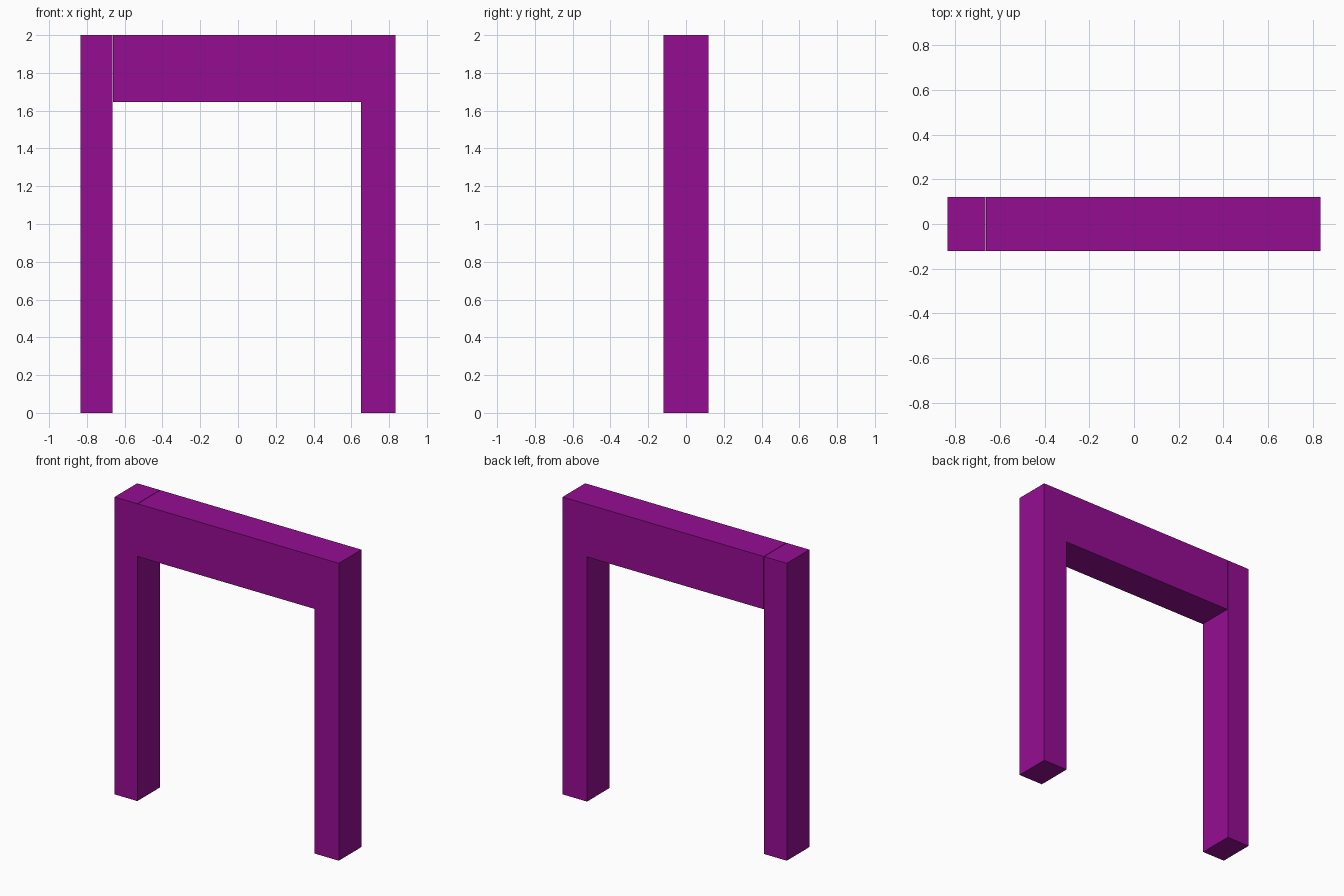
import bpy, bmesh

if "Cube" in bpy.data.objects:
    bpy.data.objects.remove(bpy.data.objects["Cube"])

HALF_W, HALF_D, TOP = 0.834, 0.12, 2.0

mat = bpy.data.materials.new("purple")
mat.diffuse_color = (0.30, 0.004, 0.29, 1)
mat.use_nodes = True
mat.node_tree.nodes["Principled BSDF"].inputs["Base Color"].default_value = mat.diffuse_color


def extrude_profile(name, points):
    """Extrude an x/z outline through the full depth of the frame."""
    bm = bmesh.new()
    face = bm.faces.new([bm.verts.new((x, -HALF_D, z)) for x, z in points])
    ext = bmesh.ops.extrude_face_region(bm, geom=[face])
    moved = [v for v in ext["geom"] if isinstance(v, bmesh.types.BMVert)]
    bmesh.ops.translate(bm, verts=moved, vec=(0, 2 * HALF_D, 0))
    bmesh.ops.recalc_face_normals(bm, faces=bm.faces)
    mesh = bpy.data.meshes.new(name)
    bm.to_mesh(mesh)
    bm.free()
    mesh.materials.append(mat)
    obj = bpy.data.objects.new(name, mesh)
    bpy.context.collection.objects.link(obj)
    return obj


# Separate left post
extrude_profile("left_post", [(-HALF_W, 0), (-0.665, 0), (-0.665, TOP), (-HALF_W, TOP)])

# Lintel and right post in one piece, with a hairline joint at the left post
extrude_profile("lintel_and_right_post", [
    (-0.662, 1.645), (0.652, 1.645), (0.652, 0),
    (HALF_W, 0), (HALF_W, TOP), (-0.662, TOP)])
